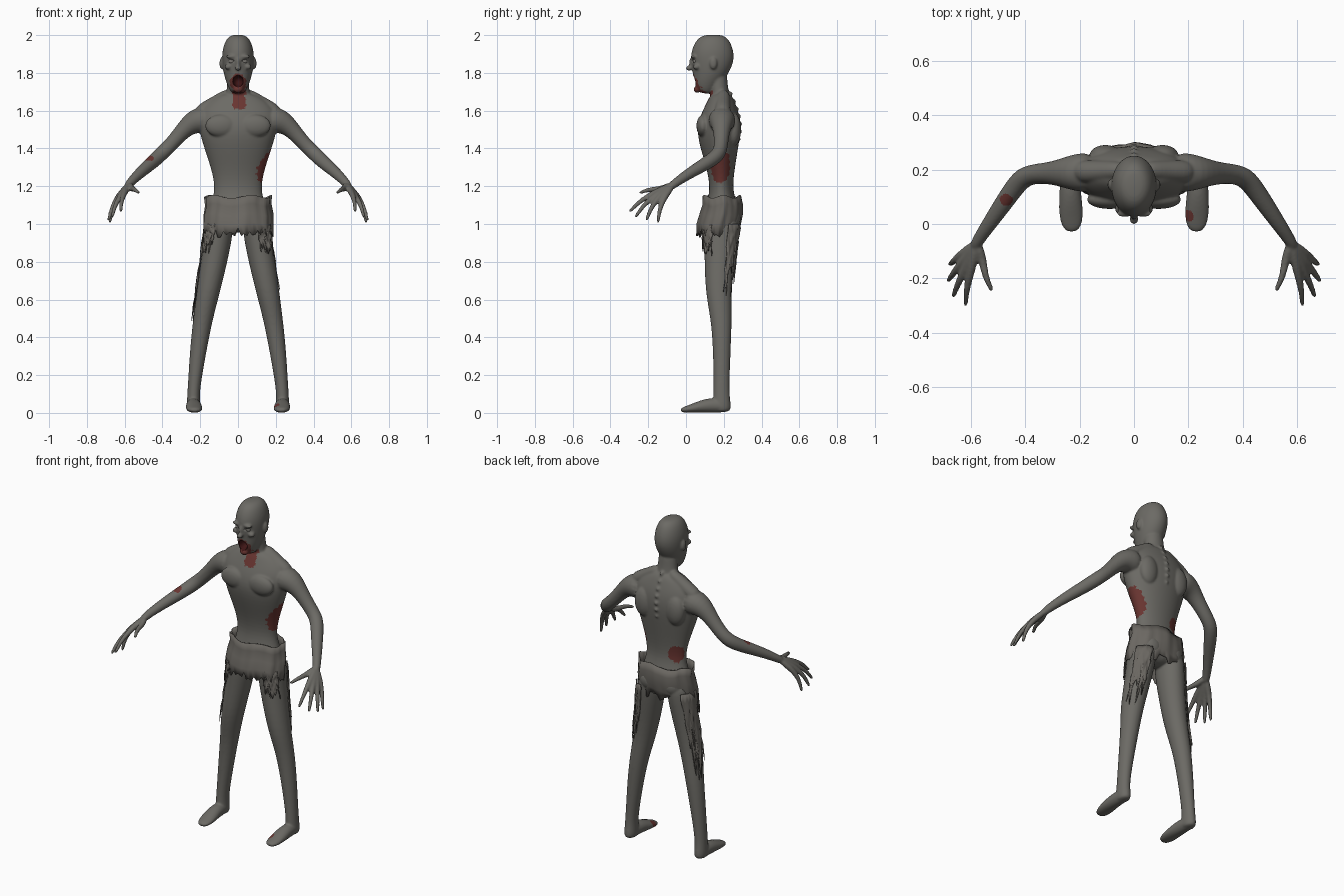
import bpy, bmesh, math, random
from mathutils import Vector, Matrix

random.seed(4)
cube = bpy.data.objects.get("Cube")
if cube:
    bpy.data.objects.remove(cube)


def material(name, r, g, b):
    m = bpy.data.materials.new(name)
    m.use_nodes = True
    m.diffuse_color = (r, g, b, 1)
    bsdf = m.node_tree.nodes["Principled BSDF"]
    bsdf.inputs["Base Color"].default_value = (r, g, b, 1)
    bsdf.inputs["Roughness"].default_value = 0.8
    return m


SKIN = material("grey skin", 0.15, 0.145, 0.13)
BLOOD = material("dried blood", 0.14, 0.035, 0.03)
MOUTH = material("dark mouth", 0.05, 0.008, 0.008)
CLOTH = material("ragged cloth", 0.145, 0.135, 0.12)
EYE = material("dull eye", 0.22, 0.21, 0.19)


def make_object(name, bm, *mats):
    bmesh.ops.recalc_face_normals(bm, faces=bm.faces)
    mesh = bpy.data.meshes.new(name)
    bm.to_mesh(mesh)
    bm.free()
    for m in mats:
        mesh.materials.append(m)
    mesh.shade_smooth()
    ob = bpy.data.objects.new(name, mesh)
    bpy.context.collection.objects.link(ob)
    return ob


def loft(bm, rings, side=1, follow=False, seg=16):
    """Closed tube through rings (x, y, z, radius a[, radius b])."""
    pts = [Vector((r[0] * side, r[1], r[2])) for r in rings]
    loops = []
    for i, r in enumerate(rings):
        rot = Matrix.Identity(3)
        if follow:
            d = pts[min(i + 1, len(pts) - 1)] - pts[max(i - 1, 0)]
            rot = d.to_track_quat('Z', 'Y').to_matrix()
        loops.append([bm.verts.new(pts[i] + rot @ Vector((
            r[3] * math.cos(k * math.tau / seg), r[-1] * math.sin(k * math.tau / seg), 0)))
            for k in range(seg)])
    for a, b in zip(loops, loops[1:]):
        for k in range(seg):
            n = (k + 1) % seg
            bm.faces.new((a[k], a[n], b[n], b[k]))
    bm.faces.new(loops[0][::-1])
    bm.faces.new(loops[-1])


def blob(bm, x, y, z, rx, ry, rz):
    m = Matrix.Translation((x, y, z)) @ Matrix.Diagonal((rx, ry, rz, 1))
    bmesh.ops.create_icosphere(bm, subdivisions=3, radius=1, matrix=m)


LEG = [(.095, .19, 1.06, .07, .09), (.1, .185, .97, .077, .095), (.117, .18, .85, .074, .083),
       (.155, .17, .65, .064, .071), (.185, .187, .5, .053, .057), (.208, .19, .35, .046, .048),
       (.232, .188, .15, .034, .042), (.236, .188, .08, .034, .045), (.236, .19, .03, .037, .05),
       (.236, .19, .003, .03, .042)]
FOOT = [(.236, .235, .03, .032, .028), (.236, .15, .043, .038, .043), (.234, .08, .034, .044, .034),
        (.231, .02, .021, .046, .021), (.228, -.032, .013, .028, .012)]
ARM = [(.14, .19, 1.55, .085), (.235, .19, 1.55, .066), (.295, .188, 1.49, .043),
       (.355, .186, 1.42, .038), (.41, .176, 1.368, .04), (.455, .115, 1.325, .037),
       (.52, .02, 1.27, .03), (.575, -.06, 1.215, .023), (.59, -.09, 1.19, .02)]
TRAPEZIUS = [(.03, .2, 1.7, .035), (.12, .195, 1.638, .038), (.22, .192, 1.575, .05)]
# Knuckle and tip of each finger
FINGERS = [((.602, -.175, 1.162), (.622, -.302, 1.064)), ((.623, -.168, 1.147), (.668, -.27, 1.036)),
           ((.638, -.147, 1.138), (.687, -.212, 1.017)), ((.643, -.118, 1.133), (.68, -.15, 1.006)),
           ((.558, -.135, 1.185), (.524, -.248, 1.165))]

# Trunk, neck and head
body = bmesh.new()
loft(body, [(0, .19, .95, .07, .06), (0, .19, 1.03, .16, .095), (0, .19, 1.1, .15, .085),
            (0, .187, 1.18, .122, .06), (0, .185, 1.28, .14, .072), (0, .176, 1.4, .183, .102),
            (0, .173, 1.5, .212, .12), (0, .18, 1.58, .22, .105), (0, .185, 1.645, .17, .075),
            (0, .185, 1.7, .08, .05)])
loft(body, [(0, .185, 1.62, .09, .06), (0, .18, 1.68, .065, .05), (0, .172, 1.74, .058, .049),
            (0, .16, 1.84, .055, .055)])
loft(body, [(0, .145, 2.003, .03, .045), (0, .142, 1.982, .064, .086), (0, .14, 1.92, .086, .115),
            (0, .14, 1.86, .086, .117), (0, .132, 1.8, .079, .097), (0, .115, 1.75, .063, .078),
            (0, .104, 1.712, .047, .052), (0, .11, 1.69, .032, .03)])
blob(body, 0, .03, 1.852, .011, .014, .032)
blob(body, 0, .017, 1.825, .017, .018, .014)
blob(body, 0, .058, 1.712, .026, .018, .018)
for i in range(9):
    blob(body, 0, .235 + .052 * math.sin(i * .36), 1.69 - i * .04, .011, .012, .012)

# Limbs and paired features
for s in (1, -1):
    loft(body, LEG, s)
    loft(body, FOOT, s, True)
    loft(body, ARM, s, True)
    loft(body, TRAPEZIUS, s, True)
    for i, (k, t) in enumerate(FINGERS):
        k, t = Vector(k), Vector(t)
        mid = k.lerp(t, .5) + Vector((.006, -.006, .008))
        start = Vector((.578, -.068, 1.21))
        path = [(*start, .016), (*start.lerp(k, .6), .018), (*k, .0165),
                (*mid, .0125), (*k.lerp(t, .9), .01), (*t, .007)]
        loft(body, path, s, True, 10)
    blob(body, s * .07, .235, 1.03, .07, .055, .065)       # buttock
    blob(body, s * .105, .252, 1.5, .06, .04, .09)         # shoulder blade
    blob(body, s * .09, .09, 1.52, .085, .035, .06)        # chest
    blob(body, s * .087, .145, 1.85, .011, .02, .032)      # ear
    blob(body, s * .035, .04, 1.886, .03, .015, .01)       # brow
    blob(body, s * .052, .056, 1.832, .02, .02, .015)      # cheekbone
body = make_object("body", body, SKIN, BLOOD, MOUTH)

# Cutter for the open mouth and eye sockets
cut = bmesh.new()
blob(cut, 0, .045, 1.757, .027, .045, .031)
for s in (1, -1):
    blob(cut, s * .034, .027, 1.862, .019, .017, .011)
cutter = make_object("face_cutter", cut)
cutter.hide_render = True

# Fuse everything into one smooth skin
sub = body.modifiers.new("Rounding", 'SUBSURF')
sub.levels = 2
mesh_mod = body.modifiers.new("Fuse", 'REMESH')
mesh_mod.mode = 'VOXEL'
mesh_mod.voxel_size = .006
hole = body.modifiers.new("Cavities", 'BOOLEAN')
hole.operation = 'DIFFERENCE'
hole.object = cutter
hole.solver = 'EXACT'
soft = body.modifiers.new("Soften", 'SMOOTH')
soft.factor = .5
soft.iterations = 5
bpy.context.view_layer.update()
deps = bpy.context.evaluated_depsgraph_get()
fused = bpy.data.meshes.new_from_object(body.evaluated_get(deps))
body.modifiers.clear()
body.data = fused
bpy.data.objects.remove(cutter)
fused.materials.clear()
for m in (SKIN, BLOOD, MOUTH):
    fused.materials.append(m)

# Wounds: centre and radii of each stained region
WOUNDS = [((.14, .18, 1.31), (.1, .055, .095)), ((-.1, .235, 1.222), (.05, .05, .05)),
          ((.2, .03, .035), (.02, .02, .03)), ((-.47, .09, 1.345), (.025, .025, .025)),
          ((0, .05, 1.748), (.044, .06, .047))]


def stain(c, n):
    inside = (c.x / .03) ** 2 + ((c.y - .045) / .049) ** 2 + ((c.z - 1.757) / .034) ** 2
    if inside < 1.05 and c.y > .042:
        return 2
    wiggle = .12 * math.sin(c.z * 190) + .1 * math.sin(c.y * 230 + c.x * 170)
    for p, r in WOUNDS:
        if sum(((c[i] - p[i]) / r[i]) ** 2 for i in range(3)) < 1 + wiggle:
            return 1
    drip = abs(c.x - .006) < .034 + .03 * wiggle and 1.61 + .02 * wiggle < c.z < 1.73
    return 1 if drip and n.y < 0 and c.y < .19 else 0


for f in fused.polygons:
    f.material_index = stain(f.center, f.normal)
fused.shade_smooth()

# Eyes
for s, name in ((1, "left_eye"), (-1, "right_eye")):
    bm = bmesh.new()
    blob(bm, s * .034, .05, 1.862, .015, .013, .013)
    make_object(name, bm, EYE)


def cloth(name, grid, closed=False):
    """Thin sheet from a grid of points."""
    bm = bmesh.new()
    rows = [[bm.verts.new(p) for p in row] for row in grid]
    for a, b in zip(rows, rows[1:]):
        for k in range(len(a) if closed else len(a) - 1):
            n = (k + 1) % len(a)
            bm.faces.new((a[k], a[n], b[n], b[k]))
    ob = make_object(name, bm, CLOTH)
    ob.modifiers.new("Thickness", 'SOLIDIFY').thickness = .004


# Loose torn wrap around the hips: row height, y centre, half width, half depth
WRAP = [(1.145, .188, .176, .1), (1.1, .193, .172, .105), (1.05, .186, .182, .113),
        (1.0, .174, .184, .116), (.95, .168, .184, .112)]
grid = []
for j, (z, yc, rx, ry) in enumerate(WRAP):
    row = []
    for k in range(72):
        a = k * math.tau / 72
        fold = 1 + .022 * math.sin(9 * a + j * .5) + .012 * math.sin(17 * a)
        dz = random.uniform(-.025, .03) if j == 4 else .008 * math.sin(5 * a + 1)
        row.append((rx * fold * math.cos(a), yc + ry * fold * math.sin(a), z + dz))
    grid.append(row)
cloth("hip_wrap", grid, True)


def rag(name, side, a0, a1, top, bottom, cols=14, rows=10):
    """Torn strip that hugs a leg between two angles (0 is outward)."""
    hems = [bottom + random.uniform(0, .45) * (top - bottom) for _ in range(cols)]
    grid = []
    for j in range(rows):
        row = []
        for k in range(cols):
            z = top + (hems[k] - top) * j / (rows - 1)
            hi, lo = next((p, q) for p, q in zip(LEG, LEG[1:]) if q[2] <= z)
            x, y, _, rx, ry = Vector(hi).lerp(Vector(lo), (hi[2] - z) / (hi[2] - lo[2]))
            a = a0 + (a1 - a0) * k / (cols - 1) + random.uniform(-.04, .04)
            gap = .007 + .004 * math.sin(j * 1.7 + k)
            row.append((side * (x + (rx + gap) * math.cos(a)), y + (ry + gap) * math.sin(a), z))
        grid.append(row)
    cloth(name, grid)


rag("left_back_rag", 1, .4, 1.5, 1.0, .61)
rag("left_front_rag", 1, -1.5, -.5, 1.0, .83)
rag("right_side_rag", -1, -.3, .9, 1.0, .48)
rag("right_front_rag", -1, -1.3, -.4, 1.0, .84)
